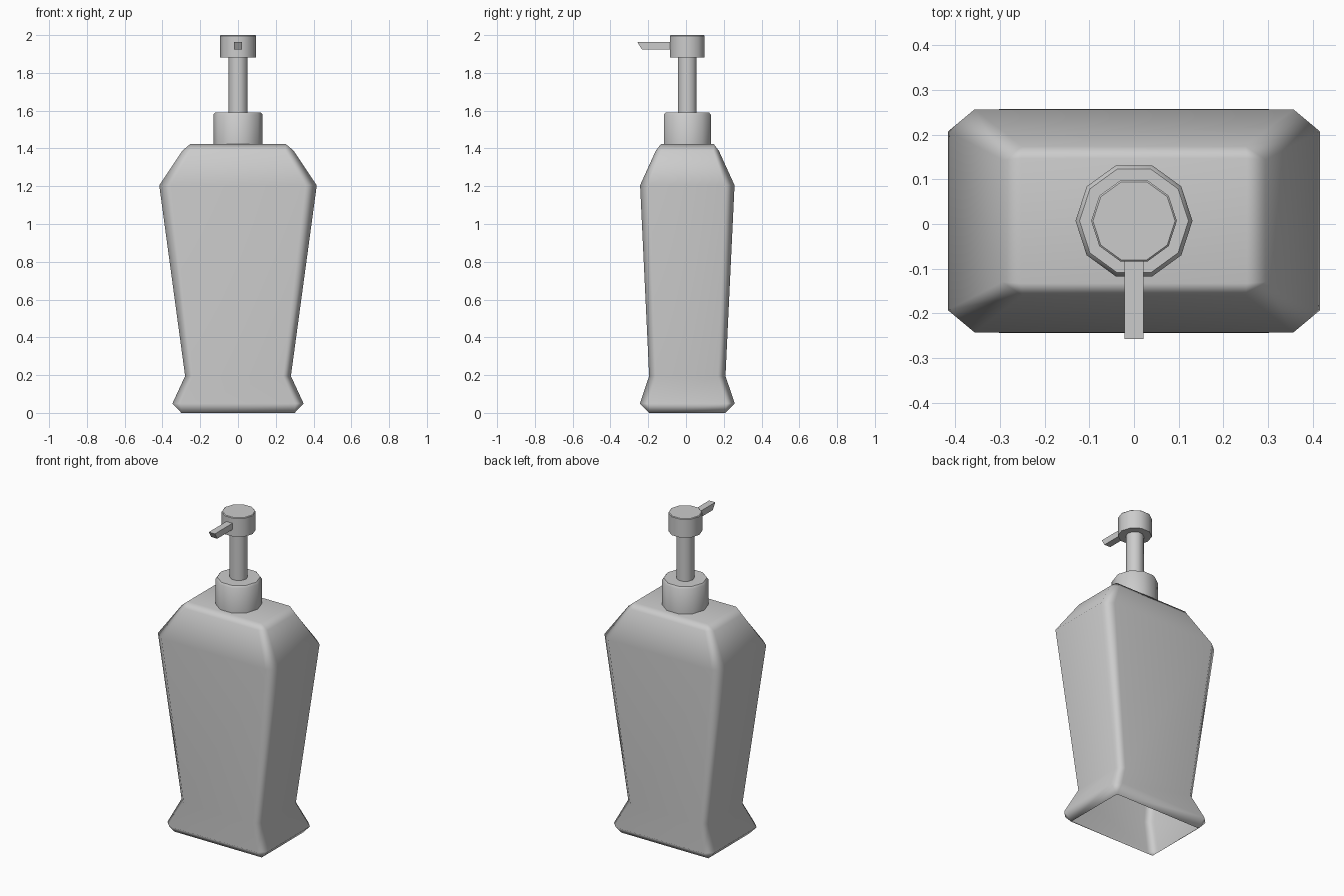
import bpy, bmesh, math

if "Cube" in bpy.data.objects:
    bpy.data.objects.remove(bpy.data.objects["Cube"])

YC = 0.007  # slight offset of the bottle towards the back


def make_object(name, bm, angle):
    bmesh.ops.recalc_face_normals(bm, faces=bm.faces)
    me = bpy.data.meshes.new(name)
    bm.to_mesh(me)
    bm.free()
    ob = bpy.data.objects.new(name, me)
    bpy.context.collection.objects.link(ob)
    bpy.ops.object.select_all(action='DESELECT')
    ob.select_set(True)
    bpy.context.view_layer.objects.active = ob
    bpy.ops.object.shade_smooth_by_angle(angle=math.radians(angle))
    return ob


def loft(bm, rings, cap_first=True, cap_last=True):
    loops = [[bm.verts.new(p) for p in r] for r in rings]
    n = len(loops[0])
    for a, b in zip(loops, loops[1:]):
        for i in range(n):
            j = (i + 1) % n
            bm.faces.new((a[i], a[j], b[j], b[i]))
    if cap_first:
        bm.faces.new(loops[0][::-1])
    if cap_last:
        bm.faces.new(loops[-1])


def chamfered_rect(hx, hy, cx, cy, z):
    pts = []
    for sx, sy in ((1, 1), (-1, 1), (-1, -1), (1, -1)):
        pair = [(sx * hx, sy * (hy - cy)), (sx * (hx - cx), sy * hy)]
        pts += pair if sx == sy else pair[::-1]
    return [(x, y + YC, z) for x, y in pts]


def turned(name, profile, sides=10):
    bm = bmesh.new()
    loft(bm, [[(r * math.cos(math.tau * i / sides),
                YC + r * math.sin(math.tau * i / sides), z)
               for i in range(sides)] for r, z in profile])
    return make_object(name, bm, 40)


# Bottle body: half width, half depth, corner chamfers, height; open underneath
bm = bmesh.new()
loft(bm, [chamfered_rect(*s) for s in (
    (0.300, 0.202, 0.0, 0.0, 0.0),
    (0.347, 0.251, 0.045, 0.045, 0.05),
    (0.280, 0.202, 0.042, 0.040, 0.195),
    (0.417, 0.250, 0.060, 0.050, 1.205),
    (0.295, 0.167, 0.045, 0.030, 1.388),
    (0.253, 0.140, 0.0, 0.0, 1.423))], cap_first=False)
bmesh.ops.remove_doubles(bm, verts=bm.verts, dist=0.0001)
body = make_object("bottle_body", bm, 180)
body.modifiers.new("even_shading", 'WEIGHTED_NORMAL').keep_sharp = True

# Pump parts
turned("collar", [(0.131, 1.423), (0.131, 1.578), (0.122, 1.59)])
turned("stem", [(0.051, 1.585), (0.051, 1.885)])
turned("pump_head", [(0.096, 1.882), (0.096, 1.996), (0.092, 2.0)])

# Spout: square bar with a slanted tip
bm = bmesh.new()
loft(bm, [[(x, y, z) for x, y, z in (
    (-0.021, yb, 1.925), (0.021, yb, 1.925),
    (0.021, yt, 1.964), (-0.021, yt, 1.964))]
    for yb, yt in ((-0.07, -0.07), (-0.234, -0.258))])
make_object("spout", bm, 30)
